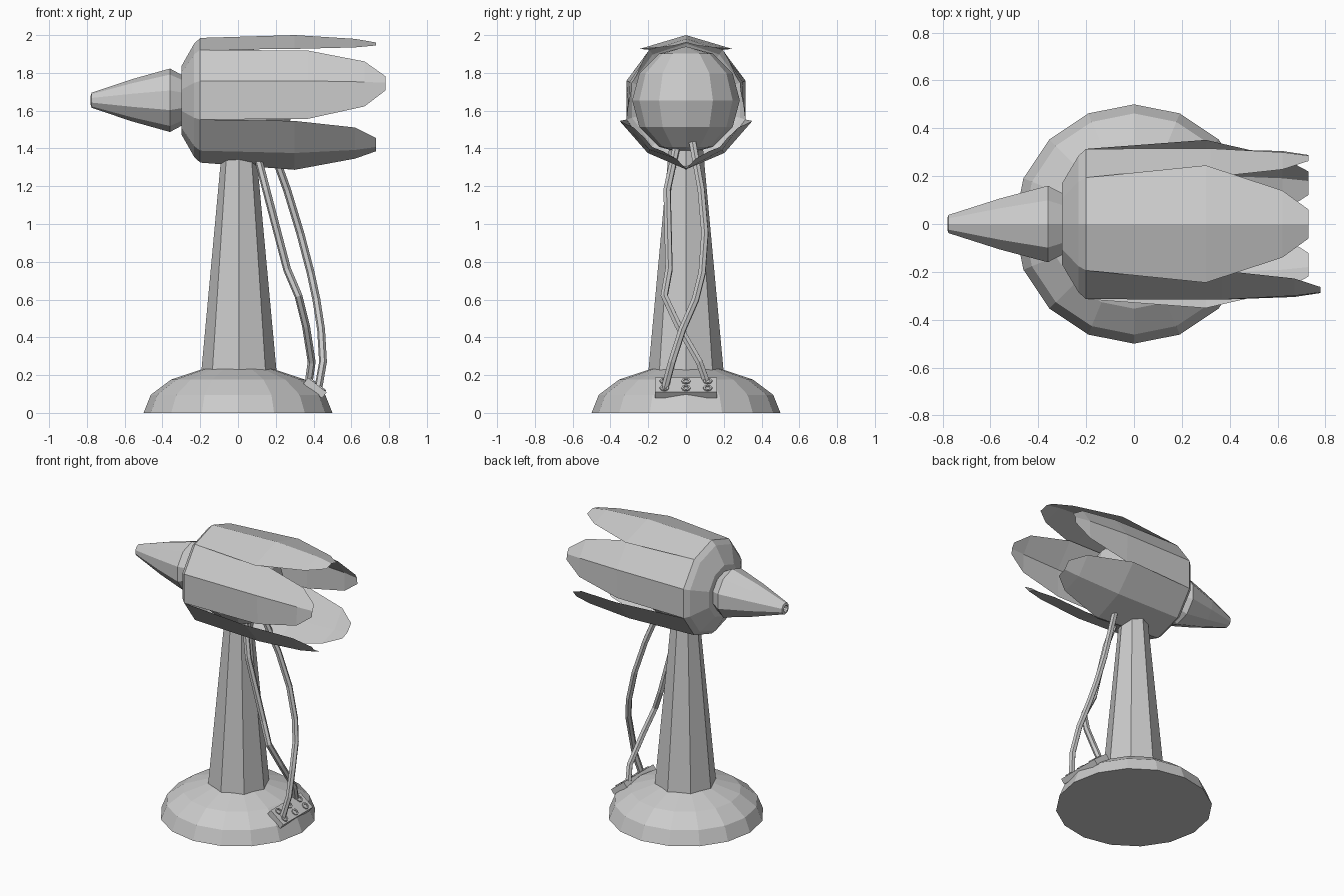
import bpy, bmesh
from math import cos, sin, pi, radians
from mathutils import Vector, Matrix

if "Cube" in bpy.data.objects:
    bpy.data.objects.remove(bpy.data.objects["Cube"], do_unlink=True)

grey = bpy.data.materials.new("plain grey")
grey.use_nodes = True
grey.diffuse_color = (0.6, 0.6, 0.6, 1)
grey.node_tree.nodes["Principled BSDF"].inputs["Base Color"].default_value = grey.diffuse_color

AXIS_Z = 1.655   # height of the head's long axis


def add_object(name, bm, matrix=Matrix()):
    mesh = bpy.data.meshes.new(name)
    bm.transform(matrix)
    bm.to_mesh(mesh)
    bm.free()
    mesh.materials.append(grey)
    ob = bpy.data.objects.new(name, mesh)
    bpy.context.collection.objects.link(ob)
    return ob


def lathe(name, profile, sides, matrix=Matrix(), cap=(True, True)):
    """Spin (radius, height) points around local z."""
    bm = bmesh.new()
    rings = [[bm.verts.new((r * cos(2 * pi * i / sides), r * sin(2 * pi * i / sides), h))
              for i in range(sides)] for r, h in profile]
    for a, b in zip(rings, rings[1:]):
        for i in range(sides):
            j = (i + 1) % sides
            bm.faces.new((a[i], a[j], b[j], b[i]))
    if cap[0]:
        bm.faces.new(rings[0][::-1])
    if cap[1]:
        bm.faces.new(rings[-1])
    bmesh.ops.recalc_face_normals(bm, faces=bm.faces)
    return add_object(name, bm, matrix)


# Domed base: upper half of a flattened sphere
dome = [(0.5 * cos(radians(a)), 0.25 * sin(radians(a))) for a in (0, 22.5, 45, 67.5, 88)]
lathe("base_dome", dome, 16)

# Tapered octagonal pillar
lathe("pillar", [(0.2, 0.21), (0.09, 1.4)], 8, Matrix.Translation((0.005, 0, 0)))

# Head axis frame: local z runs along -x, local x points up
head = Matrix.Translation((0, 0, AXIS_Z)) @ Matrix(
    ((0, 0, -1, 0), (0, 1, 0, 0), (1, 0, 0, 0), (0, 0, 0, 1)))
lathe("head_collar", [(0.33, 0.2), (0.3, 0.232), (0.18, 0.3), (0.13, 0.3)], 10, head, (False, True))
lathe("nose_cone", [(0.13, 0.29), (0.168, 0.36), (0.112, 0.56), (0.04, 0.775),
                    (0.024, 0.78), (0.02, 0.75)], 10, head)

# Faceted core inside the shell
bm = bmesh.new()
bmesh.ops.create_uvsphere(bm, u_segments=12, v_segments=6, radius=0.285)
add_object("head_core", bm, Matrix.Translation((0.02, 0, AXIS_Z)))

# Five creased petals: (x, half width, edge radius, ridge radius)
FRONT, TIP = (-0.2, 0.194, 0.267, 0.33), (0.73, 0.06, 0.29, 0.306)
TAIL = (0.62, 0.14, 0.28, 0.325)
TOP = [FRONT, (0.3, 0.245, 0.272, 0.345), TAIL, TIP]
LOWER = [FRONT, (0.3, 0.22, 0.295, 0.345), TAIL, TIP]
SIDE = [FRONT, (0.32, 0.19, 0.267, 0.332), (0.62, 0.125, 0.28, 0.315), (0.73, 0.04, 0.29, 0.3)]
LONG_SIDE = [FRONT] + [(x + 0.05, w, e, r) for x, w, e, r in SIDE[1:]]


def petal(name, angle, sections):
    a = radians(angle)
    out, side = Vector((0, cos(a), sin(a))), Vector((0, -sin(a), cos(a)))
    bm = bmesh.new()
    rows = []
    for x, w, edge, ridge in sections:
        c = Vector((x, 0, AXIS_Z))
        rows.append([bm.verts.new(c + out * r + side * t)
                     for t, r in ((-w, edge), (0, ridge), (w, edge))])
    for p, q in zip(rows, rows[1:]):
        for k in (0, 1):
            bm.faces.new((p[k], p[k + 1], q[k + 1], q[k]))
    bm.normal_update()
    if bm.faces[:][0].normal.dot(out) < 0:
        bmesh.ops.reverse_faces(bm, faces=bm.faces)
    add_object(name, bm)


petal("petal_top", 90, TOP)
petal("petal_left", 18, SIDE)
petal("petal_right", 162, LONG_SIDE)
petal("petal_lower_left", -54, LOWER)
petal("petal_lower_right", 234, LOWER)

# Socket panel lying on the slope of the base
panel = Matrix.Translation((0.408, 0, 0.132)) @ Matrix.Rotation(radians(38), 4, 'Y')
bm = bmesh.new()
bmesh.ops.create_cube(bm, size=1, matrix=Matrix.Diagonal((0.125, 0.33, 0.04, 1)))
add_object("socket_panel", bm, panel)
for row, x in enumerate((-0.03, 0.03)):
    for col, y in enumerate((-0.115, 0, 0.115)):
        lathe(f"socket_{row}_{col}", [(0.024, 0.015), (0.024, 0.027), (0.014, 0.027), (0.013, 0.021)],
              8, panel @ Matrix.Translation((x, y, 0)))


# Two crossing cables from the head to the panel
def cable(name, points):
    curve = bpy.data.curves.new(name, 'CURVE')
    curve.dimensions = '3D'
    curve.bevel_depth = 0.021
    curve.bevel_resolution = 1
    curve.use_fill_caps = True
    spline = curve.splines.new('POLY')
    spline.points.add(len(points) - 1)
    for p, co in zip(spline.points, points):
        p.co = (*co, 1)
    spline.use_smooth = False
    curve.materials.append(grey)
    bpy.context.collection.objects.link(bpy.data.objects.new(name, curve))


cable("inner_cable", [(0.09, -0.05, 1.41), (0.15, -0.1, 1.18), (0.26, -0.09, 0.76),
                      (0.32, -0.115, 0.62), (0.36, -0.04, 0.46), (0.39, 0.07, 0.27),
                      (0.37, 0.12, 0.13)])
cable("outer_cable", [(0.17, 0.035, 1.43), (0.26, 0.08, 1.18), (0.33, 0.1, 0.95),
                      (0.385, 0.085, 0.74), (0.415, 0.05, 0.6), (0.44, -0.02, 0.44),
                      (0.45, -0.075, 0.27), (0.42, -0.12, 0.1)])
